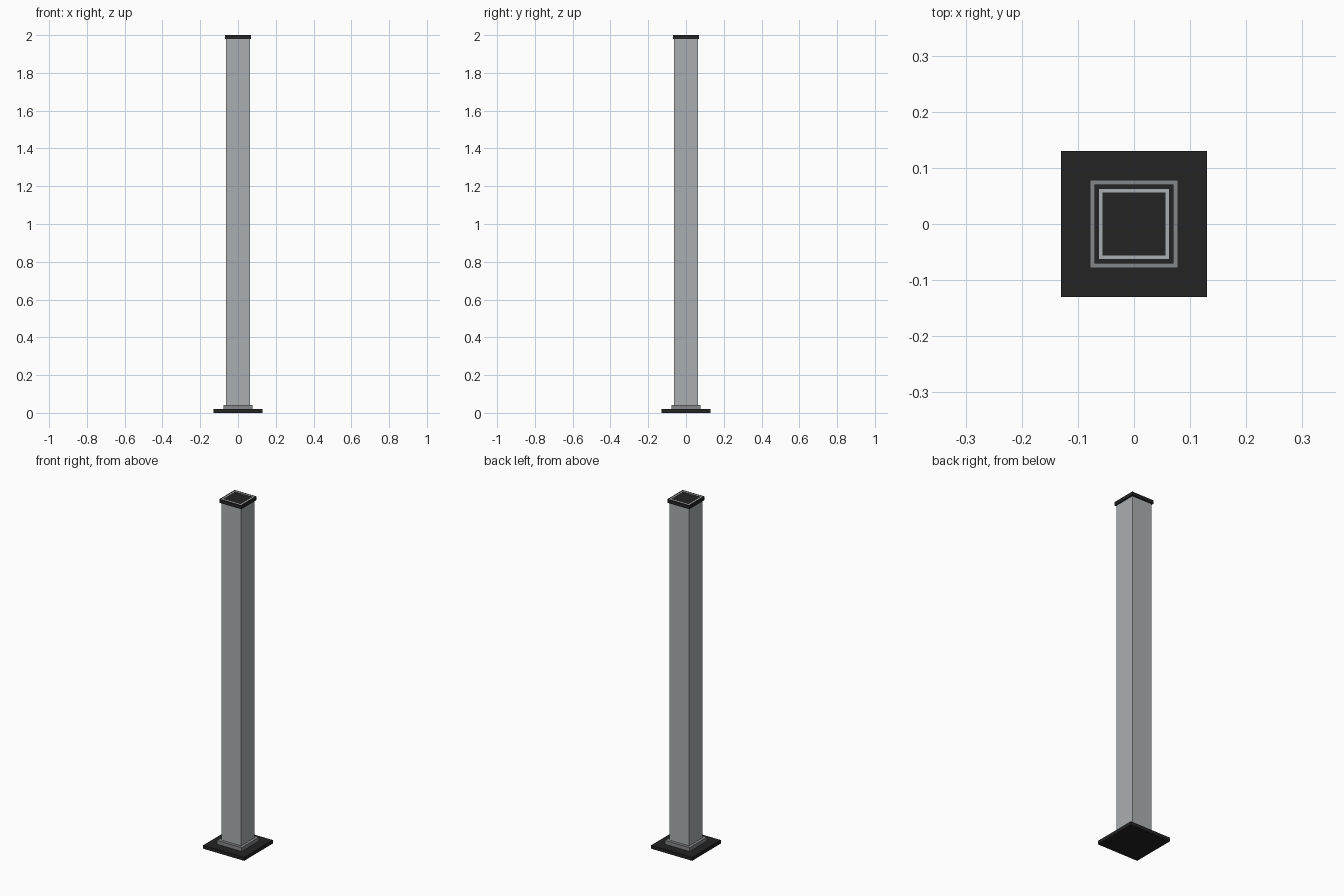
import bpy
import bmesh

cube = bpy.data.objects.get("Cube")
if cube:
    bpy.data.objects.remove(cube, do_unlink=True)


def material(name, color):
    m = bpy.data.materials.new(name)
    m.use_nodes = True
    m.diffuse_color = (*color, 1)
    m.node_tree.nodes["Principled BSDF"].inputs["Base Color"].default_value = (*color, 1)
    return m


black = material("black plastic", (0.017, 0.017, 0.017))
silver = material("silver metal", (0.40, 0.43, 0.44))
grey = material("grey metal", (0.235, 0.245, 0.25))


def square_loop(bm, half, z):
    return [bm.verts.new((sx * half, sy * half, z))
            for sx, sy in ((-1, -1), (1, -1), (1, 1), (-1, 1))]


def add_part(name, mat, half, z0, z1, inner=0):
    """Square block, or a square tube when an inner half width is given."""
    bm = bmesh.new()
    loops = [square_loop(bm, half, z0), square_loop(bm, half, z1)]
    if inner:
        loops += [square_loop(bm, inner, z1), square_loop(bm, inner, z0)]
    else:
        bm.faces.new(loops[0])
        bm.faces.new(loops[1])
    pairs = list(zip(loops, loops[1:]))
    if inner:
        pairs.append((loops[-1], loops[0]))
    for a, b in pairs:
        for i in range(4):
            j = (i + 1) % 4
            bm.faces.new((a[i], a[j], b[j], b[i]))
    bmesh.ops.recalc_face_normals(bm, faces=bm.faces)
    mesh = bpy.data.meshes.new(name)
    bm.to_mesh(mesh)
    bm.free()
    mesh.materials.append(mat)
    ob = bpy.data.objects.new(name, mesh)
    bpy.context.collection.objects.link(ob)
    return ob


# Foot plate and the collar that holds the post
add_part("base_plate", black, 0.13, 0, 0.02)
add_part("base_collar", grey, 0.078, 0.02, 0.042, inner=0.0625)

# Hollow square post, its rim showing in the cap
add_part("post", silver, 0.0625, 0.02, 2.0, inner=0.056)

# Cap: outer rim around the post and a plug inside it
add_part("cap_rim", black, 0.07, 1.98, 2.0, inner=0.0625)
add_part("cap_plug", black, 0.056, 1.98, 2.0)
